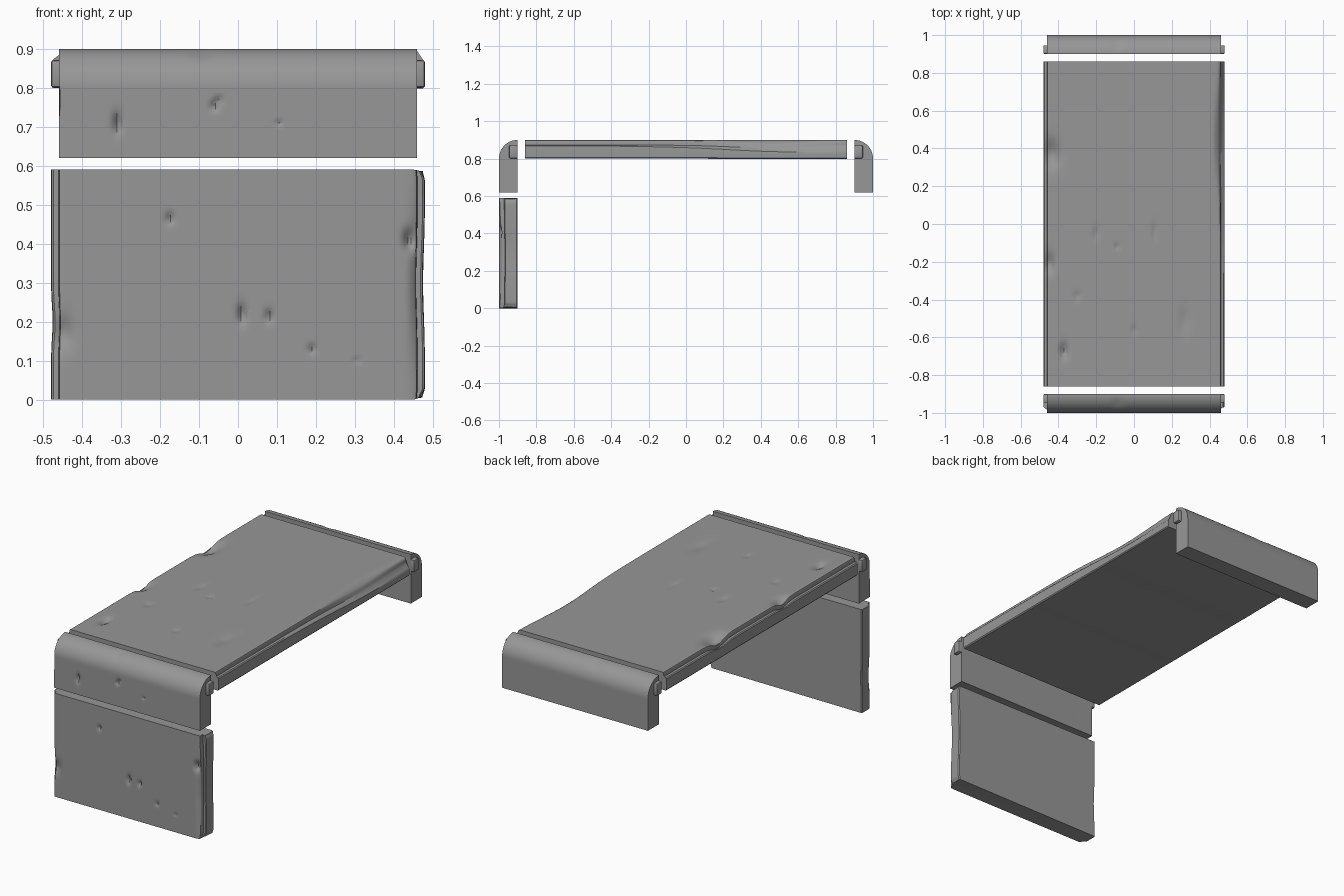
import bpy, bmesh, math
from mathutils import Vector

# Dark stone
stone = bpy.data.materials.new("dark_stone")
stone.diffuse_color = (0.31, 0.31, 0.31, 1)


def spaced(a, b, n):
    return [a + (b - a) * i / n for i in range(n + 1)]


def sweep(name, profile, stations, place, dents):
    """Loft a closed profile along stations, then press soft dents into it."""
    bm = bmesh.new()
    rings = [[bm.verts.new(place(p, q, s)) for p, q in profile] for s in stations]
    n = len(profile)
    for a, b in zip(rings, rings[1:]):
        for i in range(n):
            bm.faces.new((a[i], a[(i + 1) % n], b[(i + 1) % n], b[i]))
    caps = [bm.faces.new(rings[0]), bm.faces.new(rings[-1])]
    for centre, radii, push in dents:
        for v in bm.verts:
            d = sum(((v.co[k] - centre[k]) / radii[k]) ** 2 for k in range(3))
            if d < 6:
                v.co += Vector(push) * math.exp(-d)
    bmesh.ops.triangulate(bm, faces=caps)
    bmesh.ops.recalc_face_normals(bm, faces=bm.faces)
    return finish(name, bm)


def finish(name, bm):
    me = bpy.data.meshes.new(name)
    bm.to_mesh(me)
    bm.free()
    me.materials.append(stone)
    ob = bpy.data.objects.new(name, me)
    bpy.context.collection.objects.link(ob)
    bpy.context.view_layer.objects.active = ob
    for o in bpy.context.selected_objects:
        o.select_set(False)
    ob.select_set(True)
    bpy.ops.object.shade_smooth_by_angle(angle=math.radians(32))
    return ob


# Stone slab cross-section: flat face, stepped lip along each long side
edge = [(0.458, 0.098), (0.46, 0.094), (0.46, 0.084), (0.461, 0.074), (0.474, 0.073),
        (0.479, 0.068), (0.48, 0.05), (0.48, 0.03), (0.48, 0.006), (0.475, 0.0)]
slab = ([(u, 0.1) for u in spaced(-0.453, 0.453, 110)] + edge
        + [(-u, h) for u, h in reversed(edge)])

# Top slab with worn edges and shallow pits
top_dents = [((x, y, 0.9), (rx, ry, 0.055), (0, 0, -d)) for x, y, rx, ry, d in [
    (-0.44, 0.37, 0.045, 0.07, 0.032), (-0.45, -0.21, 0.028, 0.05, 0.024),
    (-0.37, -0.67, 0.02, 0.04, 0.02), (0.27, -0.51, 0.03, 0.07, 0.008),
    (-0.2, -0.05, 0.016, 0.035, 0.007), (0.11, -0.04, 0.014, 0.05, 0.006),
    (-0.09, -0.12, 0.012, 0.016, 0.007), (-0.3, -0.38, 0.018, 0.025, 0.006),
    (0.0, -0.56, 0.014, 0.025, 0.006), (0.46, 0.45, 0.022, 0.25, 0.012)]]
# lip on the right side sinks towards the back
top_dents += [((0.48, 0.65, 0.87), (0.018, 0.6, 0.04), (0, 0, -0.03)),
              ((0.465, 0.45, 0.9), (0.04, 0.3, 0.03), (-0.014, 0, 0))]
sweep("top_slab", slab, spaced(-0.86, 0.86, 170),
      lambda p, q, s: (p, s, 0.8 + q), top_dents)

# Front leg panel: the same slab stood upright
leg_dents = [((x, -1.0, z), (rx, 0.05, rz), (0, d, 0)) for x, z, rx, rz, d in [
    (0.01, 0.22, 0.01, 0.024, 0.016), (0.08, 0.215, 0.009, 0.016, 0.013),
    (-0.175, 0.465, 0.009, 0.014, 0.012), (0.19, 0.13, 0.008, 0.012, 0.01),
    (0.305, 0.1, 0.007, 0.007, 0.006), (0.44, 0.41, 0.014, 0.026, 0.022),
    (-0.45, 0.17, 0.025, 0.04, 0.016), (0.46, 0.27, 0.016, 0.22, 0.014)]]
leg_dents += [((0.48, -0.95, 0.3), (0.03, 0.1, 0.12), (-0.006, 0, 0)),
              ((-0.48, -0.95, 0.2), (0.03, 0.1, 0.06), (0.005, 0, 0)),
              ((0.48, -0.97, 0.0), (0.016, 0.1, 0.018), (-0.01, 0, 0.008)),
              ((0.48, -0.97, 0.59), (0.016, 0.1, 0.018), (-0.008, 0, -0.006))]
sweep("front_leg_panel", slab, [0, 0.006] + spaced(0.013, 0.577, 80) + [0.584, 0.59],
      lambda p, q, s: (p, -0.9 - q, s), leg_dents)

# Rounded end caps, front and back, with a lip stub on each side
arc = [(0.9 + 0.1 * math.cos(a), 0.8 + 0.1 * math.sin(a))
       for a in spaced(0, math.pi / 2, 20)]
cap = ([(0.9, 0.62), (1.0, 0.62)] + [(1.0, z) for z in spaced(0.626, 0.794, 28)]
       + arc + [(0.9, z) for z in spaced(0.89, 0.63, 20)])
cap_x = [-0.46, -0.456] + spaced(-0.45, 0.45, 110) + [0.456, 0.46]
for side, label in ((-1, "front"), (1, "back")):
    # slanted nicks in the outer face
    dents = [((x, side, z), (rx, 0.05, rz), (0, -side * d, 0)) for x, z, rx, rz, d in [
        (-0.31, 0.71, 0.01, 0.026, 0.016), (-0.06, 0.753, 0.009, 0.012, 0.012),
        (-0.05, 0.768, 0.009, 0.01, 0.008), (0.105, 0.71, 0.007, 0.007, 0.007),
        ]] if side < 0 else []
    # chipped ends and a shallow hollow on the curve
    dents += [((-0.46, side * 0.95, 0.765), (0.03, 0.25, 0.025), (0.012, 0, 0)),
              ((0.46, side * 0.95, 0.715), (0.03, 0.25, 0.03), (-0.014, 0, 0)),
              ((-0.09, side * 0.95, 0.89), (0.03, 0.03, 0.04), (0, 0, -0.004))]
    sweep(label + "_rounded_cap", cap, cap_x,
          lambda p, q, s: (s, side * p, q), dents)
    for sx, hand in ((-1, "left"), (1, "right")):
        bm = bmesh.new()
        bmesh.ops.create_cube(bm, size=1)
        for v in bm.verts:
            v.co = (sx * 0.46 + v.co.x * 0.04, side * 0.923 + v.co.y * 0.046,
                    0.836 + v.co.z * 0.07)
        bmesh.ops.bevel(bm, geom=bm.edges[:], offset=0.007, segments=2,
                        profile=0.5, affect='EDGES')
        finish(f"{label}_{hand}_lip_stub", bm)
